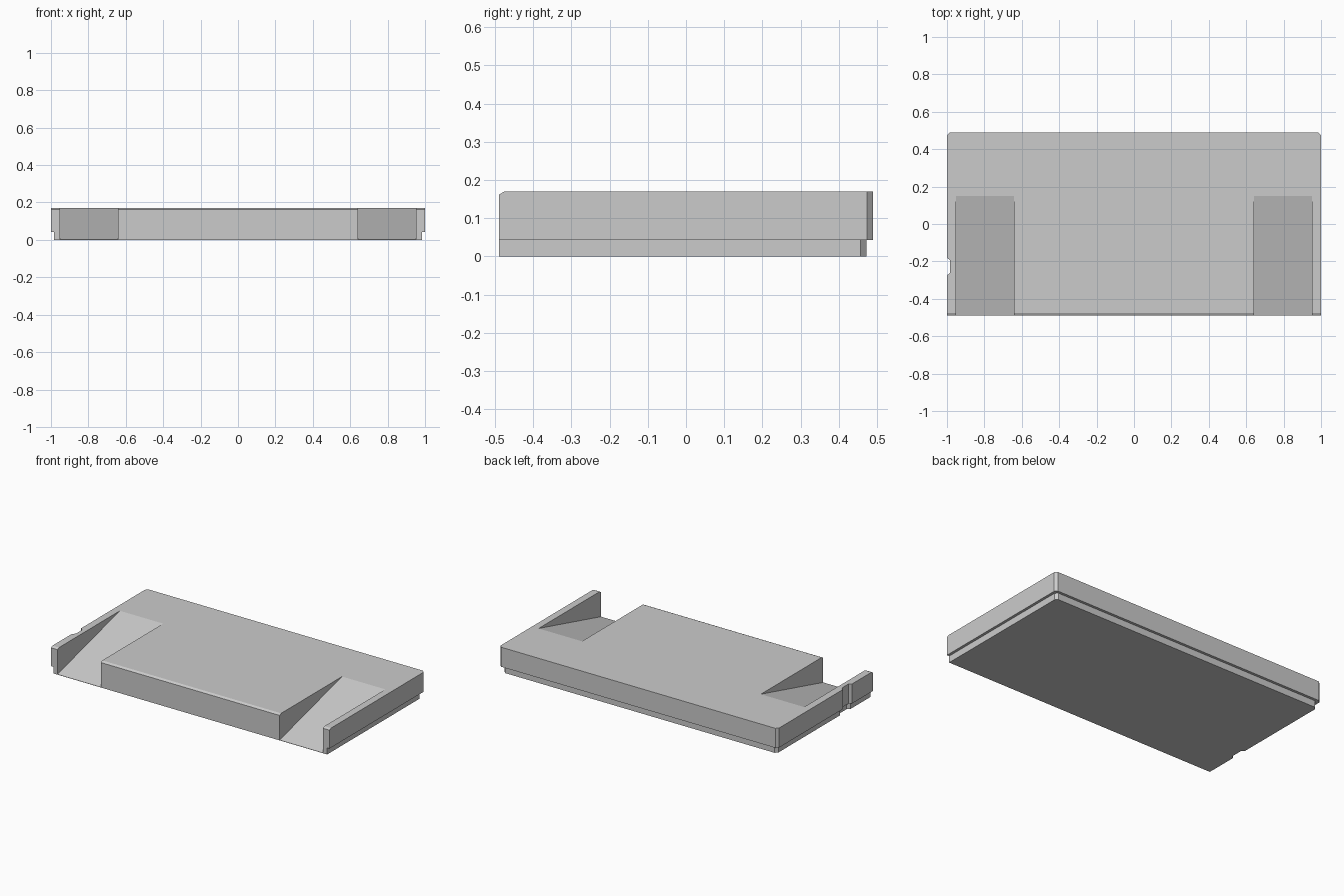
import bpy, bmesh

if "Cube" in bpy.data.objects:
    bpy.data.objects.remove(bpy.data.objects["Cube"])

FRONT, BACK, TOP, STEP, INSET = -0.49, 0.49, 0.17, 0.043, 0.017


def make_object(name, bm):
    bmesh.ops.recalc_face_normals(bm, faces=bm.faces)
    mesh = bpy.data.meshes.new(name)
    bm.to_mesh(mesh)
    bm.free()
    obj = bpy.data.objects.new(name, mesh)
    bpy.context.collection.objects.link(obj)
    return obj


def outline(d):
    """Plan outline inset by d, flush at the front, with a side notch."""
    x, y, c, s = 1 - d, BACK - d, 0.016, d * 0.4
    return [(-x, FRONT), (x, FRONT), (x, y - c), (x - c, y), (-x + c, y),
            (-x, y - c), (-x, -0.18 + s), (-x + 0.017, -0.195 + s),
            (-x + 0.017, -0.26 - s), (-x, -0.275 - s)]


def side_cutter(name, profile, x0, x1):
    """Prism with a y-z profile running along x."""
    bm = bmesh.new()
    a, b = ([bm.verts.new((x, y, z)) for y, z in profile] for x in (x0, x1))
    bm.faces.new(a)
    bm.faces.new(b[::-1])
    for i in range(len(a)):
        j = (i + 1) % len(a)
        bm.faces.new((a[i], b[i], b[j], a[j]))
    obj = make_object(name, bm)
    obj.hide_render = True
    return obj


# Slab: inset plinth below, wider body above, a single flat front
bm = bmesh.new()
rings = [[bm.verts.new((x, y, z)) for x, y in outline(d)]
         for d, z in ((INSET, 0), (INSET, STEP), (0, STEP), (0, TOP))]
bm.faces.new(rings[0][::-1])
bm.faces.new(rings[3])
n = len(rings[0])
for lo, hi in zip(rings, rings[1:]):
    for i in range(1, n):
        j = (i + 1) % n
        bm.faces.new((lo[i], lo[j], hi[j], hi[i]))
bm.faces.new([r[0] for r in rings] + [r[1] for r in reversed(rings)])
slab = make_object("ramped_slab", bm)

# Cutters: two ramps and the front top bevel
ramp = [(-0.6, 0.002 - 0.11 * 0.168 / 0.64), (FRONT, 0.002), (0.15, TOP),
        (0.15 + 0.08 * 0.64 / 0.168, TOP + 0.08), (-0.6, TOP + 0.08)]
bevel = [(FRONT - 0.015, 0.154), (FRONT + 0.03, 0.178), (FRONT - 0.015, 0.178)]
cutters = [side_cutter("ramp_cutter", ramp, *sorted((s * 0.642, s * 0.953)))
           for s in (-1, 1)]
cutters.append(side_cutter("bevel_cutter", bevel, -1.1, 1.1))

bpy.context.view_layer.objects.active = slab
for cutter in cutters:
    mod = slab.modifiers.new(cutter.name, 'BOOLEAN')
    mod.operation = 'DIFFERENCE'
    mod.solver = 'EXACT'
    mod.object = cutter
    bpy.ops.object.modifier_apply(modifier=mod.name)
    bpy.data.objects.remove(cutter)
